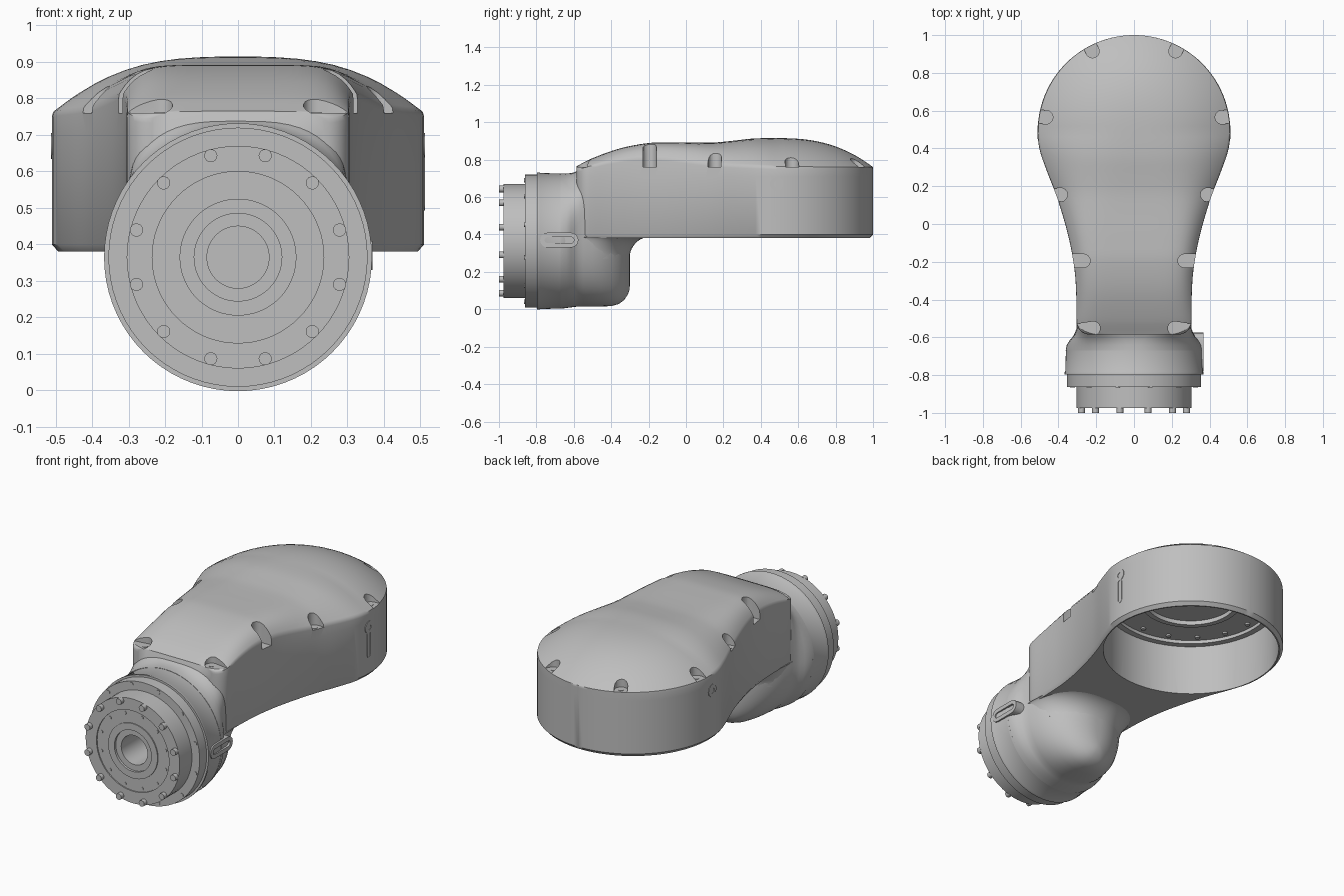
import bpy, bmesh
from math import sin, cos, pi, hypot, sqrt, radians
from mathutils import Vector

old = bpy.data.objects.get("Cube")
if old:
    bpy.data.objects.remove(old)

grey = bpy.data.materials.new("satin_grey")
grey.use_nodes = True
COLOUR = (0.52, 0.52, 0.52, 1)
grey.diffuse_color = COLOUR
grey.node_tree.nodes["Principled BSDF"].inputs["Base Color"].default_value = COLOUR

AXIS_Z = 0.365        # height of the wrist axis
HEAD_Y, HEAD_R = 0.49, 0.51


def curve(keys, t):
    """Smooth value through (position, value) keys."""
    n = len(keys)
    slope = []
    for i in range(n):
        a, b = keys[max(i - 1, 0)], keys[min(i + 1, n - 1)]
        slope.append((b[1] - a[1]) / (b[0] - a[0]))
    for i in range(n - 1):
        (x0, v0), (x1, v1) = keys[i], keys[i + 1]
        if t <= x1 or i == n - 2:
            d = x1 - x0
            s = (t - x0) / d
            return (v0 * (1 + 2 * s) * (1 - s) ** 2 + v1 * s * s * (3 - 2 * s)
                    + d * slope[i] * s * (1 - s) ** 2 + d * slope[i + 1] * s * s * (s - 1))


def add_loft(bm, rings):
    """Skin a list of equal point rings and cap both ends."""
    rows = [[bm.verts.new(p) for p in ring] for ring in rings]
    for a, b in zip(rows, rows[1:]):
        for i in range(len(a)):
            j = (i + 1) % len(a)
            bm.faces.new((a[i], a[j], b[j], b[i]))
    bm.faces.new(rows[0][::-1])
    bm.faces.new(rows[-1])


def smooth(ob, angle):
    bpy.ops.object.select_all(action='DESELECT')
    ob.select_set(True)
    bpy.context.view_layer.objects.active = ob
    bpy.ops.object.shade_smooth_by_angle(angle=radians(angle))


def loft(name, *parts, angle=40):
    bm = bmesh.new()
    for rings in parts:
        add_loft(bm, rings)
    bmesh.ops.recalc_face_normals(bm, faces=bm.faces)
    mesh = bpy.data.meshes.new(name)
    bm.to_mesh(mesh)
    bm.free()
    ob = bpy.data.objects.new(name, mesh)
    bpy.context.collection.objects.link(ob)
    mesh.materials.append(grey)
    smooth(ob, angle)
    return ob


def circle(centre, r, u, v, n=64):
    c, u, v = Vector(centre), Vector(u), Vector(v)
    return [c + r * (cos(2 * pi * i / n) * u + sin(2 * pi * i / n) * v) for i in range(n)]


def stadium(start, direction, length, r, side, n=8):
    """Rounded slot outline from start along direction."""
    c, d, s = Vector(start), Vector(direction).normalized(), Vector(side).normalized()
    pts = [c + r * (cos(a) * s - sin(a) * d) for a in (pi * i / n for i in range(n + 1))]
    return pts + [c + d * length - r * (cos(a) * s - sin(a) * d)
                  for a in (pi * i / n for i in range(n + 1))]


def squircle(a, b, power, count=64):
    """Superellipse outline with its own height and power in each half."""
    pts = []
    for i in range(count):
        c, s = cos(2 * pi * i / count), sin(2 * pi * i / count)
        up = s > 0
        e = 2 / power[up]
        pts.append(((1 if c > 0 else -1) * abs(c) ** e * a,
                    (1 if up else -1) * abs(s) ** e * b[up]))
    return pts


X, Y, Z = (1, 0, 0), (0, 1, 0), (0, 0, 1)

# Arm housing: cross-sections along y, domed over the head
WIDTH = [(-0.5, 0.305), (-0.4, 0.305), (-0.25, 0.314), (-0.08, 0.344), (0.13, 0.404),
         (0.3, 0.469), (0.4, 0.501), (0.49, 0.51), (0.58, 0.502)]
CROWN = [(-0.585, 0.765), (-0.5, 0.808), (-0.35, 0.861), (-0.2, 0.889), (-0.1, 0.892),
         (0.15, 0.892), (0.25, 0.901), (0.36, 0.913), (0.49, 0.915), (0.6, 0.914)]
EDGE = [(-0.585, 0.745), (-0.4, 0.79), (-0.2, 0.81), (0.15, 0.775), (0.49, 0.76)]
POWER = [(-0.585, 7), (-0.1, 7), (0.2, 4), (0.49, 2.5)]
CORNER_Y, CORNER = -0.515, 0.07      # rounded front corners


def half_width(y):
    if y > HEAD_Y:
        return sqrt(HEAD_R ** 2 - (y - HEAD_Y) ** 2)
    if y < CORNER_Y:
        return 0.305 - CORNER + sqrt(max(CORNER ** 2 - (y - CORNER_Y) ** 2, 0))
    return curve(WIDTH, y)


def section(y):
    head = y > HEAD_Y
    w = half_width(y)
    ring = []
    for i in range(-14, 15):
        u = sin(pi / 2 * i / 14)
        if head:
            z = 0.915 - 0.155 * (hypot(u * w, y - HEAD_Y) / HEAD_R) ** 2.5
        else:
            top = curve(CROWN, y)
            z = top - (top - curve(EDGE, y)) * abs(u) ** curve(POWER, y)
        if abs(i) == 14:
            z -= 0.012        # softened rim
        ring.append((u * w, y, z))
    yb = HEAD_Y + (y - HEAD_Y) * 0.965 if head else y
    inset = w * 0.965
    return ([(-w, y, 0.71)] + ring
            + [(w, y, 0.71), (w, y, 0.4), (inset, yb, 0.38), (-inset, yb, 0.38), (-w, y, 0.4)])


stations = [CORNER_Y - CORNER * cos(pi / 2 * i / 8) for i in range(8)]
stations += [CORNER_Y + (HEAD_Y - CORNER_Y) * i / 34 for i in range(35)]
stations += [HEAD_Y + HEAD_R * sin(pi / 2 * i / 28) for i in range(1, 28)]
stations.append(HEAD_Y + HEAD_R * 0.99999)
housing = loft("arm_housing", [section(y) for y in stations])

# Cutters: screw pockets around the lid, open joint socket below
POCKETS = [((0.22, 0.915), (0.22, 0.43)), ((0.465, 0.565), (1, 0.1)),
           ((0.388, 0.155), (1, -0.1)), ((0.268, -0.195), (1, 0)),
           ((0.215, -0.552), (1, -0.15))]
spots = [(s * p[0], p[1], s * d[0], d[1]) for p, d in POCKETS for s in (1, -1)]
pocket_cuts = [[stadium((x, y, z), (dx, dy, 0), 0.2, 0.036, (-dy, dx, 0))
                for z in (0.76, 1.1)] for x, y, dx, dy in spots]
socket = [(0.3, 0.485), (0.68, 0.485), (0.68, 0.45), (0.7, 0.45), (0.7, 0.26),
          (0.74, 0.26)]
socket_cut = [circle((0, HEAD_Y, z), r, X, Y, 80) for z, r in socket]
cutter = loft("housing_cutter", *pocket_cuts, socket_cut)
cutter.hide_render = True
cut = housing.modifiers.new("cut", 'BOOLEAN')
cut.operation, cut.solver, cut.object = 'DIFFERENCE', 'EXACT', cutter
bpy.context.view_layer.objects.active = housing
bpy.ops.object.modifier_apply(modifier="cut")
bpy.data.objects.remove(cutter)
smooth(housing, 40)


def studs(name, places, axis, u, v, r, height):
    """Small round screw heads standing on the given places."""
    loft(name, *[[circle(Vector(p) + Vector(axis) * h, r, u, v, 14)
                  for h in (0, height)] for p in places])


studs("lid_screws", [(x, y, 0.755) for x, y, _, _ in spots], Z, X, Y, 0.015, 0.007)
studs("socket_screws", [(0.41 * cos(pi * i / 8), HEAD_Y + 0.41 * sin(pi * i / 8), 0.69)
                        for i in range(16)], Z, X, Y, 0.014, 0.02)
COLLAR = [(0.71, 0.28), (0.685, 0.28), (0.685, 0.25), (0.745, 0.25)]
loft("socket_collar", [circle((0, HEAD_Y, z), r, X, Y) for z, r in COLLAR])

# Elbow: y, half width, lower height, upper height, lower power, upper power.
# It flares from the round wrist into the boxy arm above and a rounded heel below.
ELBOW = [(-0.67, 0.362, 0.362, 0.362, 2, 2), (-0.64, 0.356, 0.358, 0.361, 2, 2.1),
         (-0.615, 0.34, 0.355, 0.363, 2.05, 2.4), (-0.595, 0.323, 0.352, 0.368, 2.1, 2.8),
         (-0.575, 0.312, 0.35, 0.378, 2.1, 3.4), (-0.55, 0.303, 0.35, 0.38, 2.2, 4.2),
         (-0.5, 0.288, 0.35, 0.38, 2.25, 5), (-0.45, 0.265, 0.35, 0.37, 2.3, 5),
         (-0.4, 0.232, 0.348, 0.35, 2.3, 5), (-0.36, 0.19, 0.337, 0.33, 2.4, 5),
         (-0.33, 0.143, 0.315, 0.3, 2.5, 5), (-0.31, 0.09, 0.285, 0.28, 2.6, 4),
         (-0.302, 0.05, 0.26, 0.25, 2.6, 4), (-0.3, 0.02, 0.235, 0.2, 2.6, 4)]
loft("elbow", [[(x, y, AXIS_Z + z) for x, z in squircle(w, (low, high), (p, q))]
               for y, w, low, high, p, q in ELBOW], angle=50)

# Concave fillet flaring from the elbow heel to the arm underside
fillet = []
for i in range(11):
    a = pi / 2 * i / 10
    flare = 0.11 * (1 - cos(a))
    z = 0.272 + 0.115 * sin(a)
    depth = 0.278 + flare
    fillet.append([(x, -0.58 + y, z) for x, y in
                   squircle(0.288 + 0.15 * flare, (0.03, depth), (3, 2.1 + 8 * flare))])
loft("elbow_fillet", fillet, angle=50)

# Wrist: turned flanges with a central bore
WRIST = [(-0.62, 0.3), (-0.66, 0.36), (-0.78, 0.364), (-0.785, 0.367), (-0.797, 0.367),
         (-0.797, 0.355), (-0.862, 0.355), (-0.862, 0.305), (-0.975, 0.305), (-0.975, 0.235),
         (-0.968, 0.235), (-0.968, 0.16), (-0.974, 0.16), (-0.974, 0.12),
         (-0.96, 0.12), (-0.96, 0.085), (-0.68, 0.085)]
loft("wrist_flange", [circle((0, y, AXIS_Z), r, X, Z, 72) for y, r in WRIST])


def bolt_circle(r, y):
    return [(r * cos(a), y, AXIS_Z + r * sin(a)) for a in (pi / 12 + pi / 6 * i for i in range(12))]


FRONT = (0, -1, 0)
studs("wrist_bolts", bolt_circle(0.288, -0.97), FRONT, X, Z, 0.018, 0.03)
studs("flange_screws", bolt_circle(0.337, -0.86), FRONT, X, Z, 0.012, 0.005)
studs("hub_screws", bolt_circle(0.215, -0.965), FRONT, X, Z, 0.01, 0.006)


def slotted_plate(name, start, direction, length, side, r, hole, x0, x1):
    """Raised rounded plate with a sunken slot, facing +x."""
    shape = [(x0, r), (x1, r), (x1, hole), (x1 - 0.012, hole)]
    loft(name, [stadium((x, *start), direction, length, q, side) for x, q in shape])


# Side details
slotted_plate("elbow_tab", (-0.74, AXIS_Z + 0.005), Y, 0.125, Z, 0.04, 0.016, 0.29, 0.369)
slotted_plate("head_key_slot", (0.485, 0.63), (0, 0, -1), 0.12, Y, 0.017, 0.011, 0.49, 0.512)
for side, label in ((1, "left"), (-1, "right")):
    boss = [(0.49, 0.036), (0.512, 0.036), (0.512, 0.016), (0.505, 0.016)]
    loft(label + "_head_boss", [circle((side * x, 0.485, 0.67), r, Y, Z, 24) for x, r in boss])
